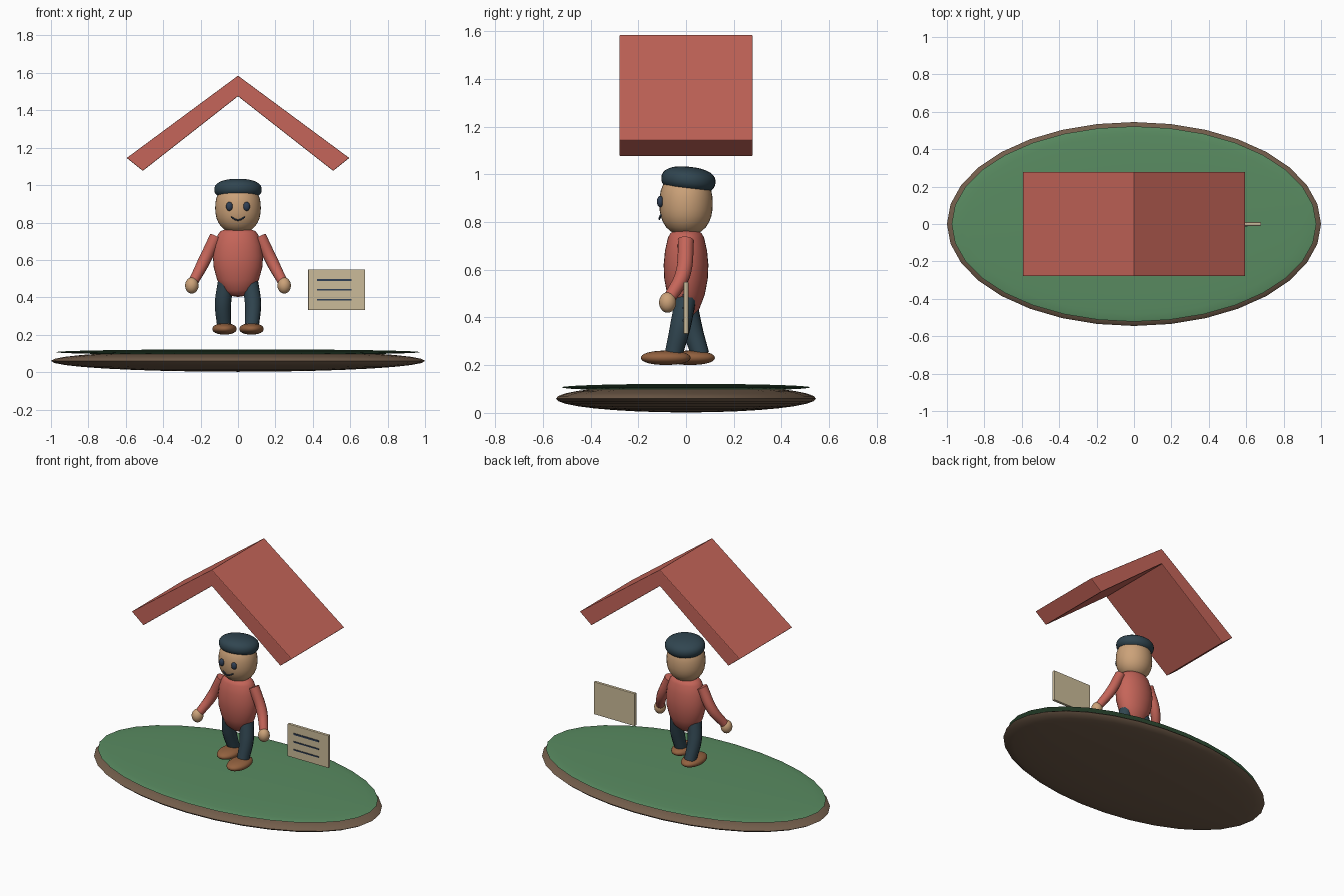
import bpy, bmesh, math
from mathutils import Matrix, Vector

if "Cube" in bpy.data.objects:
    bpy.data.objects.remove(bpy.data.objects["Cube"])


def material(name, rgb):
    m = bpy.data.materials.new(name)
    m.diffuse_color = (*rgb, 1)
    m.use_nodes = True
    m.node_tree.nodes["Principled BSDF"].inputs["Base Color"].default_value = m.diffuse_color
    return m


RED = material("red", (0.56, 0.13, 0.10))
GREEN = material("green", (0.10, 0.26, 0.12))
BROWN = material("brown", (0.17, 0.11, 0.07))
SKIN = material("skin", (0.60, 0.36, 0.19))
NAVY = material("navy", (0.03, 0.06, 0.08))
LEATHER = material("leather", (0.29, 0.12, 0.05))
CARD = material("card", (0.60, 0.50, 0.32))
INK = material("ink", (0.03, 0.05, 0.09))


def add(name, bm, mat, angle=None):
    bmesh.ops.recalc_face_normals(bm, faces=bm.faces)
    me = bpy.data.meshes.new(name)
    bm.to_mesh(me)
    bm.free()
    me.materials.append(mat)
    ob = bpy.data.objects.new(name, me)
    bpy.context.collection.objects.link(ob)
    bpy.ops.object.select_all(action='DESELECT')
    ob.select_set(True)
    bpy.context.view_layer.objects.active = ob
    if angle:
        bpy.ops.object.shade_smooth_by_angle(angle=math.radians(angle))
    return ob


def ball(name, centre, radii, mat, power=2.0, tilt=0, seg=32, rings=16):
    """Ellipsoid whose upright profile gets boxier as power rises."""
    bm = bmesh.new()
    bmesh.ops.create_uvsphere(bm, u_segments=seg, v_segments=rings, radius=1)
    for v in bm.verts:
        r = math.hypot(v.co.x, v.co.y)
        v.co /= (r ** power + abs(v.co.z) ** power) ** (1 / power)
    bm.transform(Matrix.Translation(centre) @ Matrix.Rotation(math.radians(tilt), 4, 'X')
                 @ Matrix.Diagonal((*radii, 1)))
    return add(name, bm, mat, 60)


def box(name, centre, size, mat, bevel=0.0):
    bm = bmesh.new()
    bmesh.ops.create_cube(bm, size=1)
    bm.transform(Matrix.Translation(centre) @ Matrix.Diagonal((*size, 1)))
    if bevel:
        bmesh.ops.bevel(bm, geom=bm.edges[:], offset=bevel, segments=2, affect='EDGES', profile=0.5)
    return add(name, bm, mat)


def tube(name, points, radii, mat):
    """Round limb along a smooth path, with flat ends."""
    cu = bpy.data.curves.new(name, 'CURVE')
    cu.dimensions = '3D'
    cu.bevel_depth = 1
    cu.bevel_resolution = 4
    cu.resolution_u = 8
    cu.use_fill_caps = True
    sp = cu.splines.new('BEZIER')
    sp.bezier_points.add(len(points) - 1)
    for bp, co, r in zip(sp.bezier_points, points, radii):
        bp.co, bp.radius = Vector(co), r
        bp.handle_left_type = bp.handle_right_type = 'AUTO'
    tmp = bpy.data.objects.new(name, cu)
    bpy.context.collection.objects.link(tmp)
    bpy.context.view_layer.update()
    bm = bmesh.new()
    me = bpy.data.meshes.new_from_object(tmp)
    bm.from_mesh(me)
    bmesh.ops.remove_doubles(bm, verts=bm.verts, dist=1e-5)
    bpy.data.objects.remove(tmp)
    bpy.data.meshes.remove(me)
    bpy.data.curves.remove(cu)
    return add(name, bm, mat, 50)


# ground: earth disc with a thin lawn on top
ball("earth_base", (0, 0, 0.06), (1, 0.545, 0.058), BROWN)
ball("lawn", (0, 0, 0.107), (0.975, 0.522, 0.015), GREEN)

# roof: thick chevron profile pushed along y
bm = bmesh.new()
half = [(0.595, 1.145), (0.509, 1.076)]
outline = [(0, 1.585), half[0], half[1], (0, 1.475), (-half[1][0], half[1][1]), (-half[0][0], half[0][1])]
face = bm.faces.new([bm.verts.new((x, -0.279, z)) for x, z in outline])
ext = bmesh.ops.extrude_face_region(bm, geom=[face])
bmesh.ops.translate(bm, vec=(0, 0.558, 0), verts=[g for g in ext["geom"] if isinstance(g, bmesh.types.BMVert)])
roof = add("roof", bm, RED)
mod = roof.modifiers.new("soft_edges", 'BEVEL')
mod.width, mod.segments = 0.004, 2

# head, cap and face
ball("head", (0, 0, 0.878), (0.122, 0.112, 0.135), SKIN, 2.3)
ball("cap", (0, 0.01, 0.976), (0.127, 0.114, 0.056), NAVY, 2.4, tilt=-6)
for side, s in (("right", -1), ("left", 1)):
    ball(side + "_eye", (s * 0.046, -0.108, 0.886), (0.018, 0.014, 0.024), INK, seg=20, rings=10)
tube("mouth", [(-0.037, -0.106, 0.829), (0, -0.112, 0.813), (0.037, -0.106, 0.829)], [0.004] * 3, INK)

# torso: egg-shaped profile spun around z, flattened front to back
bm = bmesh.new()
profile = [(0, 0.402), (0.04, 0.408), (0.08, 0.436), (0.112, 0.495), (0.13, 0.56), (0.134, 0.62),
           (0.126, 0.68), (0.108, 0.735), (0.092, 0.755), (0.065, 0.764), (0, 0.766)]
vs = [bm.verts.new((r, 0, z)) for r, z in profile]
es = [bm.edges.new(p) for p in zip(vs, vs[1:])]
bmesh.ops.spin(bm, geom=vs + es, axis=(0, 0, 1), cent=(0, 0, 0), steps=32, angle=math.tau)
bmesh.ops.remove_doubles(bm, verts=bm.verts, dist=1e-5)
bm.transform(Matrix.Diagonal((1, 0.7, 1, 1)))
add("torso", bm, RED, 60)

# limbs: matching arms, striding legs
for side, s, knee_y, ankle_y, foot_y in (("right", -1, 0.022, 0.06, 0.017), ("left", 1, -0.022, -0.052, -0.085)):
    tube(side + "_arm", [(s * 0.118, 0, 0.725), (s * 0.188, -0.014, 0.58), (s * 0.238, -0.066, 0.485)],
         [0.034, 0.033, 0.027], RED)
    ball(side + "_hand", (s * 0.247, -0.077, 0.463), (0.036, 0.036, 0.043), SKIN, seg=24, rings=12)
    tube(side + "_leg", [(s * 0.062, 0, 0.49), (s * 0.08, knee_y, 0.37), (s * 0.074, ankle_y, 0.245)],
         [0.045, 0.044, 0.038], NAVY)
    ball(side + "_shoe", (s * 0.072, foot_y, 0.231), (0.065, 0.104, 0.03), LEATHER, 2.2)

# notice board with three ruled lines
box("notice_board", (0.527, 0, 0.44), (0.304, 0.02, 0.218), CARD, 0.003)
for i, (z, h) in enumerate(((0.493, 0.011), (0.44, 0.008), (0.387, 0.008))):
    box(f"ruled_line_{i + 1}", (0.515, -0.011, z), (0.186, 0.006, h), INK)
